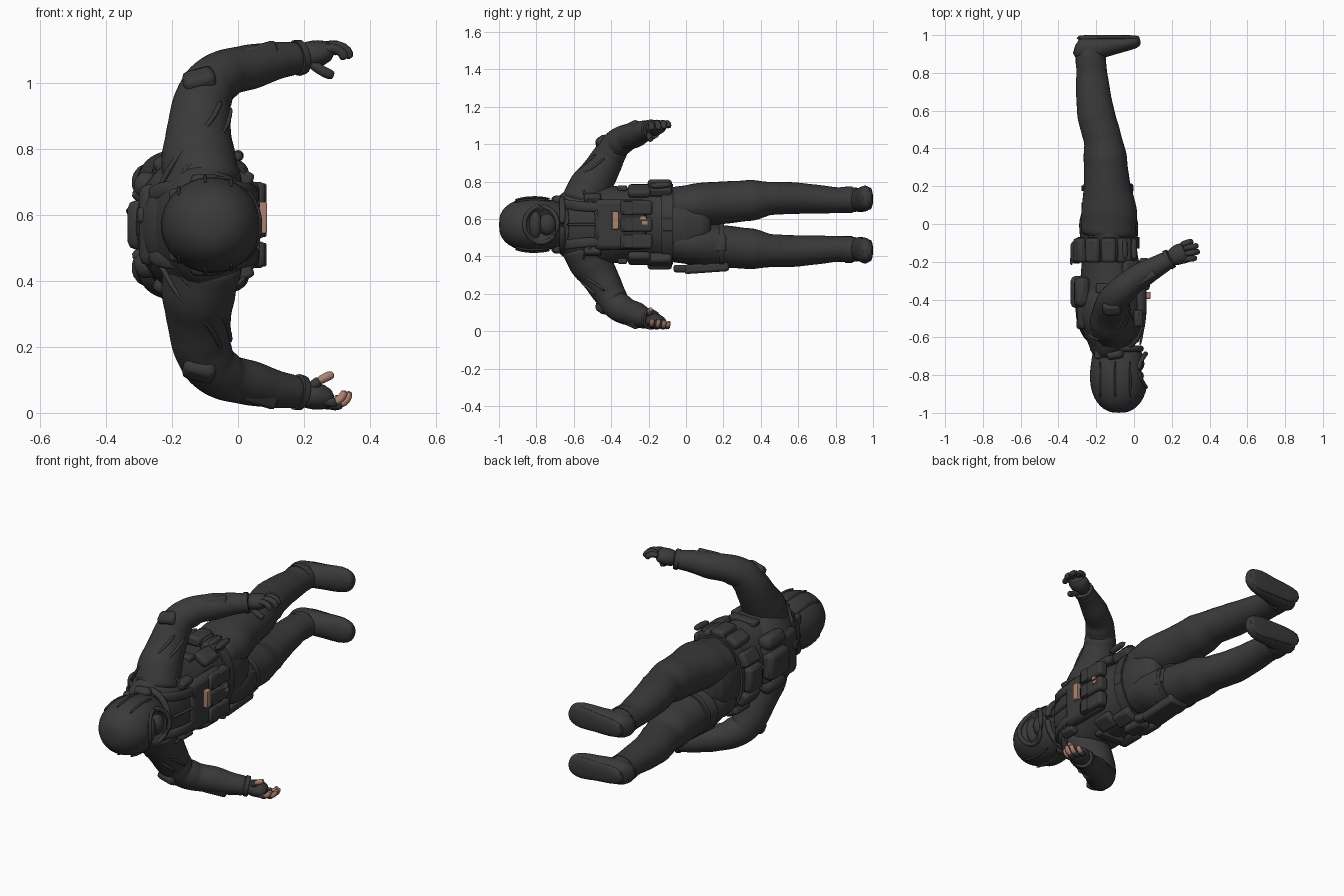
import bpy, bmesh, math, random
from mathutils import Vector, Euler

if "Cube" in bpy.data.objects:
    bpy.data.objects.remove(bpy.data.objects["Cube"])

random.seed(4)
MID = 0.57  # body symmetry plane (z)


def material(name, rgb):
    m = bpy.data.materials.new(name)
    m.diffuse_color = (*rgb, 1)
    m.use_nodes = True
    m.node_tree.nodes["Principled BSDF"].inputs["Base Color"].default_value = m.diffuse_color
    return m


CLOTH = material("charcoal_cloth", (0.042, 0.042, 0.042))
SKIN = material("skin_tan", (0.42, 0.22, 0.16))


def finish(bm, name, mat, mirror=False, sub=0, bevel=0, angle=40):
    """Turn bmesh into object; mirror adds a copy across the body plane."""
    for side in ((0, 1) if mirror else (0,)):
        if side:
            for v in bm.verts:
                v.co.z = 2 * MID - v.co.z
        bmesh.ops.recalc_face_normals(bm, faces=bm.faces)
        me = bpy.data.meshes.new(name)
        bm.to_mesh(me)
        ob = bpy.data.objects.new(name + ("_low" if side else ""), me)
        bpy.context.collection.objects.link(ob)
        me.materials.append(mat)
        if bevel:
            b = ob.modifiers.new("bevel", 'BEVEL')
            b.width, b.segments = bevel, 2
        if sub:
            s = ob.modifiers.new("sub", 'SUBSURF')
            s.levels = s.render_levels = sub
        bpy.ops.object.select_all(action='DESELECT')
        ob.select_set(True)
        bpy.context.view_layer.objects.active = ob
        bpy.ops.object.shade_smooth_by_angle(angle=math.radians(angle))
    bm.free()
    return ob


def tube(name, pts, mat=CLOTH, mirror=False, ref=(0, 0, 1), n=14, sub=1, folds=0.0):
    """Loft through rings (x, y, z, radius along ref, radius across)."""
    rows = [Vector(p[:3]) for p in pts]
    rad = [(p[3], p[-1]) for p in pts]
    if folds:  # extra rings with uneven radii read as cloth folds
        r2, d2 = [rows[0]], [rad[0]]
        for i in range(1, len(rows)):
            for t in (1 / 3, 2 / 3, 1):
                k = 1 + random.uniform(-folds, folds)
                r2.append(rows[i - 1].lerp(rows[i], t))
                d2.append([(a * (1 - t) + b * t) * k for a, b in zip(rad[i - 1], rad[i])])
        rows, rad = r2, d2
    bm = bmesh.new()
    rings = []
    for i, c in enumerate(rows):
        t = (rows[min(i + 1, len(rows) - 1)] - rows[max(i - 1, 0)]).normalized()
        u = Vector(ref)
        u = (u - t * u.dot(t)).normalized()
        w = t.cross(u)
        ring = []
        for k in range(n):
            a = 2 * math.pi * k / n
            ring.append(bm.verts.new(c + u * math.cos(a) * rad[i][0] * 1.02 + w * math.sin(a) * rad[i][1] * 1.02))
        rings.append(ring)
    for a, b in zip(rings, rings[1:]):
        for k in range(n):
            bm.faces.new((a[k], a[(k + 1) % n], b[(k + 1) % n], b[k]))
    bm.faces.new(rings[0])
    bm.faces.new(rings[-1])
    return finish(bm, name, mat, mirror, sub, angle=60)


def box(name, c, s, rot=(0, 0, 0), mat=CLOTH, mirror=False, bevel=0.012):
    bm = bmesh.new()
    bmesh.ops.create_cube(bm, size=1)
    e = Euler([math.radians(r) for r in rot]).to_matrix()
    for v in bm.verts:
        v.co = e @ Vector([v.co[i] * s[i] for i in range(3)]) + Vector(c)
    return finish(bm, name, mat, mirror, bevel=bevel)


def ball(name, c, r, mirror=False):
    bm = bmesh.new()
    bmesh.ops.create_uvsphere(bm, u_segments=24, v_segments=14, radius=1)
    for v in bm.verts:
        v.co = Vector([v.co[i] * r[i] for i in range(3)]) + Vector(c)
    return finish(bm, name, CLOTH, mirror)


def cord(name, pts, r, mirror=False, mat=CLOTH):
    return tube(name, [(*p, r) for p in pts], mat, mirror, ref=(0.35, 0.5, 0.8), n=8)


def band(name, y, cx, cz, rx, rz, r, mirror=False, w=0.02):
    """Strap ring around a limb that runs along y."""
    tube(name, [(cx, y - w, cz, rz, rx), (cx, y - w, cz, rz + r, rx + r),
                (cx, y + w, cz, rz + r, rx + r), (cx, y + w, cz, rz, rx)], mirror=mirror, n=24, sub=0)


# Torso, pelvis and rounded upper back
tube("torso", [(-.08, -.70, MID, .11, .09), (-.10, -.66, MID, .17, .125), (-.11, -.58, MID, .215, .15),
               (-.115, -.45, MID, .215, .165), (-.12, -.30, MID, .195, .165), (-.13, -.15, MID, .19, .145),
               (-.135, 0, MID, .205, .155), (-.135, .08, MID, .19, .14), (-.14, .13, MID, .12, .10)],
     n=22, folds=.012)
ball("upper_back", (-.165, -.45, MID), (.145, .21, .20))

# Head: hood with a hollow face opening, goggles and mask inside
hood = tube("hood", [(-.08, -1.0, MID, .035), (-.08, -.985, MID, .075), (-.08, -.95, MID, .11, .115),
                     (-.08, -.89, MID, .138, .145), (-.08, -.81, MID, .148, .155), (-.085, -.74, MID, .138, .145),
                     (-.09, -.69, MID, .12, .13), (-.09, -.65, MID, .12, .125)], n=22)
cutter = ball("face_cutter", (.075, -.775, MID), (.075, .095, .105))
cutter.hide_render = True
cutter.display_type = 'WIRE'
cut = hood.modifiers.new("face", 'BOOLEAN')
cut.operation, cut.object = 'DIFFERENCE', cutter
bpy.context.view_layer.objects.active = hood
for m in [m.name for m in hood.modifiers]:
    bpy.ops.object.modifier_apply(modifier=m)
bpy.data.objects.remove(cutter)
RIM = [2 * math.pi * i / 20 for i in range(21)]
cord("hood_opening_rim", [(-.087 + .15 * math.sqrt(1 - (.1 * math.cos(a) / .148) ** 2),
                           -.775 - .09 * math.sin(a), MID + .098 * math.cos(a)) for a in RIM], .013)
ball("goggles", (.012, -.805, MID), (.04, .034, .075))
ball("face_mask", (.005, -.74, MID), (.05, .05, .06))
for dx in (-.10, -.02, .06):
    pts = []
    for y, k in ((-.72, .139), (-.80, .150), (-.87, .145), (-.92, .131)):
        pts.append((-.08 + dx, y, MID + k * math.sqrt(1 - (dx / (k * 1.05)) ** 2)))
    cord("hood_seam", pts, .006, True)
box("hood_back_clip", (-.19, -.69, MID + .08), (.04, .05, .06), mirror=True)
box("headset", (-.10, -.69, MID + .13), (.09, .05, .05), (20, 0, 10), mirror=True, bevel=.02)
cord("collar", [(-.09 + .13 * math.cos(a), -.66, MID + .14 * math.sin(a)) for a in RIM], .018)

# Legs
tube("leg", [(-.14, -.08, .665, .10, .14), (-.13, .05, .675, .115, .15), (-.143, .2, .687, .115, .125),
             (-.152, .35, .70, .108, .113), (-.165, .45, .71, .088, .10), (-.20, .57, .712, .083, .098),
             (-.215, .68, .707, .078, .092), (-.224, .8, .70, .070, .083), (-.23, .90, .703, .068, .076),
             (-.23, .94, .703, .06, .07)], mirror=True, n=18, folds=.03)
# Knee patch, boot and sole
box("knee_patch", (-.09, .45, .71), (.03, .13, .10), (0, 0, 10), mirror=True, bevel=.014)
tube("boot", [(-.312, .945, .70, .035, .045), (-.288, .93, .70, .06, .066), (-.22, .93, .70, .066, .068),
              (-.13, .945, .705, .064, .054), (-.04, .958, .71, .073, .042), (.01, .965, .712, .058, .035),
              (.035, .97, .712, .03, .022)], mirror=True, n=18)
tube("boot_sole", [(-.308, .984, .70, .035, .016), (-.22, .984, .70, .052, .016), (-.13, .984, .705, .05, .016),
                   (-.04, .984, .71, .064, .016), (.015, .984, .712, .045, .015), (.03, .98, .712, .022, .01)],
     mirror=True, n=16)
band("boot_cuff", .87, -.228, .703, .074, .065, .005, True)

# Arms with elbow pads and cuffs
AX = (-.4, .8, -.5)
tube("sleeve", [(-.10, -.56, .66, .12, .12), (-.12, -.52, .76, .115, .115), (-.12, -.46, .85, .10, .10),
                (-.11, -.41, .94, .086, .09), (-.085, -.375, 1.0, .078, .08), (-.03, -.32, 1.035, .073),
                (.04, -.27, 1.05, .068), (.12, -.225, 1.07, .058), (.19, -.185, 1.078, .048)],
     mirror=True, ref=AX, n=16, folds=.03)
box("elbow_pad", (-.115, -.44, 1.0), (.10, .07, .08), (35, -15, 0), mirror=True, bevel=.02)
tube("cuff", [(.175, -.193, 1.076, .04), (.177, -.192, 1.076, .054), (.195, -.182, 1.08, .052), (.197, -.181, 1.08, .035)],
     mirror=True, ref=AX, n=16, sub=0)
box("forearm_patch", (.06, -.282, 1.088), (.12, .06, .05), (-20, -14, 32), mirror=True)
cord("arm_cable", [(-.05, -.478, .95), (-.07, -.535, .90), (-.11, -.585, .85), (-.17, -.61, .80),
                   (-.21, -.612, .74), (-.25, -.58, .66), (-.285, -.53, .60)], .009, True)
cord("arm_seam", [(-.02, -.43, .93), (-.03, -.50, .87), (-.06, -.585, .83), (-.12, -.63, .78),
                  (-.17, -.645, .73), (-.21, -.63, .66)], .008, True)

# Hands: palm, fingers and thumb; the lower hand has bare fingertips
tube("palm", [(.18, -.185, 1.08, .036, .036), (.215, -.172, 1.085, .052, .044), (.25, -.155, 1.092, .058, .042),
              (.28, -.14, 1.102, .048, .028)], mirror=True, ref=(-.45, .9, 0), n=12)
FINGERS = [[(.25, -.19, 1.10), (.29, -.185, 1.11), (.318, -.182, 1.095), (.325, -.18, 1.07)],
           [(.26, -.16, 1.11), (.305, -.152, 1.118), (.335, -.148, 1.10), (.338, -.145, 1.072)],
           [(.255, -.13, 1.11), (.30, -.122, 1.12), (.328, -.117, 1.102), (.332, -.115, 1.078)],
           [(.245, -.112, 1.108), (.275, -.10, 1.117), (.30, -.094, 1.105), (.305, -.092, 1.085)],
           [(.205, -.185, 1.075), (.24, -.197, 1.047), (.268, -.195, 1.03), (.292, -.185, 1.022)]]
for f in FINGERS:
    low = [(x, y, 2 * MID - z) for x, y, z in f]
    cord("finger", f, .017)
    joint = tuple((Vector(low[1]) * .7 + Vector(low[2]) * .3))
    cord("fingerless_glove", [low[0], low[1], joint], .017)
    cord("bare_fingertip", low[1:], .015, mat=SKIN)

# Chest rig: plate, magazine pouches, shoulder straps, skin coloured panel
box("chest_plate", (.035, -.35, MID), (.06, .28, .27), bevel=.025)
for dz in (-.09, 0, .09):
    box("magazine_pouch", (.055, -.265, MID + dz), (.055, .17, .08), bevel=.014)
    box("pouch_flap", (.08, -.31, MID + dz), (.012, .05, .072), bevel=.004)
box("tan_panel", (.075, -.378, MID + .022), (.026, .036, .095), mat=SKIN, bevel=.004)
for dz, dy in ((.036, -.23), (.01, -.22)):
    box("tan_tab", (.084, dy, MID + dz), (.006, .03, .018), mat=SKIN, bevel=0)
tube("shoulder_strap", [(.055, -.43, .66, .028, .012), (.055, -.55, .665, .028, .012), (.0, -.655, .68, .028, .012),
                        (-.12, -.685, .685, .028, .012), (-.22, -.64, .68, .028, .012), (-.275, -.54, .66, .028, .012)],
     mirror=True, n=8)
box("shoulder_radio", (.02, -.50, .71), (.05, .09, .05), (0, 25, 0), mirror=True)
cord("chest_zip", [(.055, -.43, MID), (.05, -.55, MID), (.03, -.65, MID)], .008)
cord("chest_cable", [(.06, -.46, .60), (.062, -.48, .66), (.03, -.54, .72), (-.01, -.55, .76)], .007, True)
box("side_pouch", (-.02, -.25, .75), (.09, .12, .045), (0, 30, 0), mirror=True, bevel=.016)
box("rib_strap", (-.12, -.34, .765), (.16, .05, .03), mirror=True, bevel=.008)

# Back: panel and round pouches
box("back_panel", (-.265, -.42, MID), (.07, .28, .25), (0, 0, 0), bevel=.03)
box("back_pack", (-.30, -.36, MID), (.07, .17, .15), bevel=.025)
box("back_pouch", (-.275, -.36, .69), (.08, .16, .08), (0, 25, 0), mirror=True, bevel=.03)
box("back_buckle", (-.285, -.53, MID + .03), (.04, .05, .05))

# Belt with pouches, holster and thigh straps
band("belt", -.10, -.135, MID, .15, .197, .012, w=.03)
box("belt_buckle", (.02, -.10, MID), (.02, .05, .07), bevel=.006)
for a in (62, 90, 118, 150):
    r = math.radians(a)  # 90 is the hip
    box("belt_pouch", (-.135 + .172 * math.cos(r), -.14, MID + .213 * math.sin(r)),
        (.055, .13, .08), (0, -a, 0), mirror=True, bevel=.016)
box("back_belt_pouch", (-.305, -.15, MID), (.06, .12, .14), bevel=.02)
for k in range(3):
    cord("hip_shell", [(-.10 + .05 * k, -.21, .775), (-.10 + .05 * k, -.06, .785)], .02)
box("holster", (-.12, .11, .338), (.12, .24, .05), (4, 0, 0), bevel=.014)
box("holster_grip", (-.08, -.02, .335), (.05, .09, .04), (0, 0, 20))
for y in (.10, .19):
    band("thigh_strap", y, -.14, 2 * MID - .683, .128, .113, .006, w=.014)
box("thigh_pocket", (-.025, .15, .47), (.03, .13, .09), (0, -10, 0))
cord("belt_hook", [(-.32, -.14, .60), (-.335, -.19, .61), (-.33, -.22, .62)], .008)
